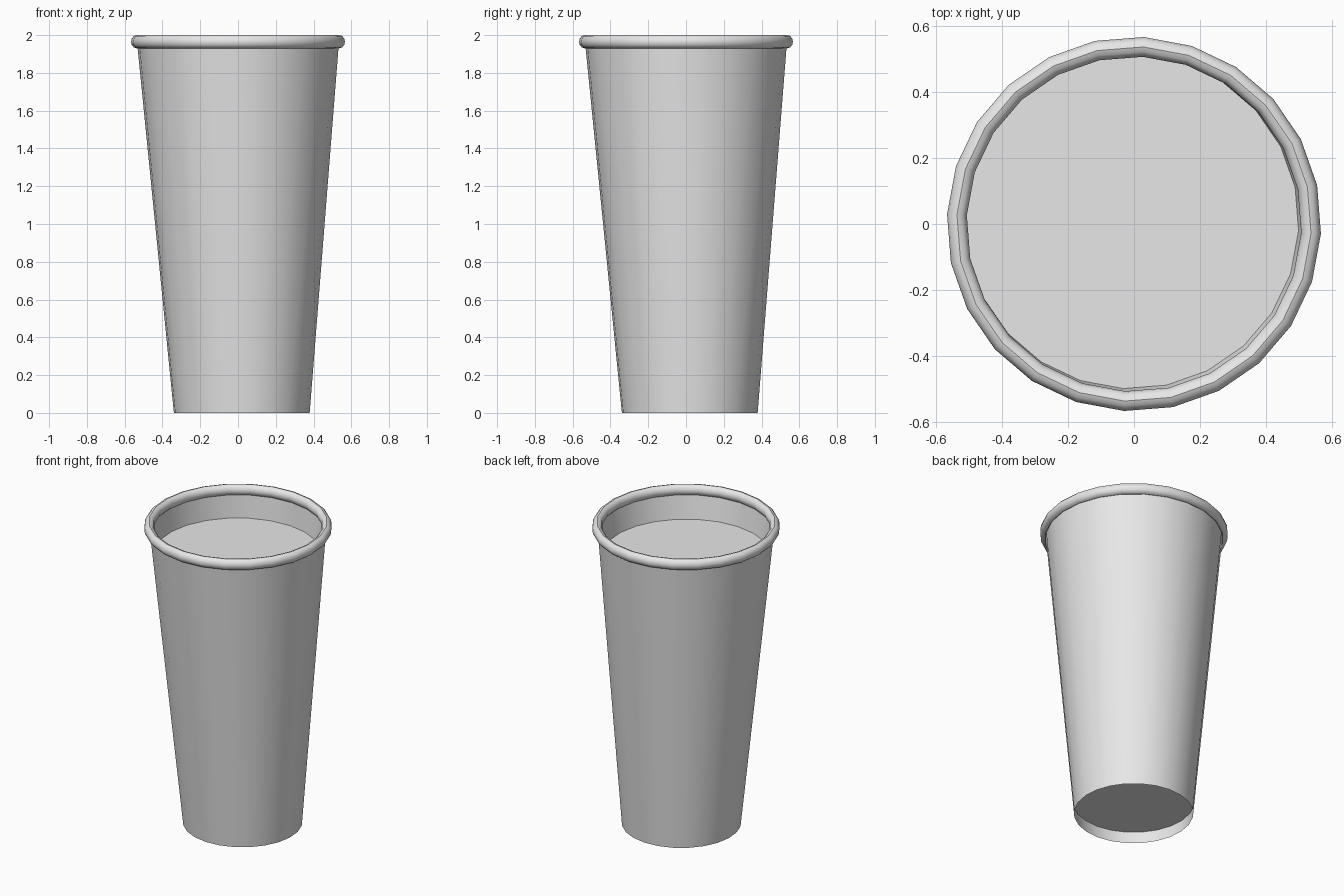
import bpy, bmesh
from math import cos, sin, pi, radians

if "Cube" in bpy.data.objects:
    bpy.data.objects.remove(bpy.data.objects["Cube"], do_unlink=True)

SIDES = 24
TURN = radians(-3)

grey = bpy.data.materials.new("plain grey")
grey.use_nodes = True
colour = (0.8, 0.8, 0.8, 1)
grey.diffuse_color = colour
grey.node_tree.nodes["Principled BSDF"].inputs["Base Color"].default_value = colour


def loft(name, rings, closed=False, fill=False):
    """Skin a stack of round rings, each given as (radius, z, centre x, centre y)."""
    bm = bmesh.new()
    loops = []
    for r, z, cx, cy in rings:
        angles = [TURN + 2 * pi * i / SIDES for i in range(SIDES)]
        loops.append([bm.verts.new((cx + r * cos(a), cy + r * sin(a), z)) for a in angles])
    pairs = list(zip(loops, loops[1:]))
    if closed:
        pairs.append((loops[-1], loops[0]))
    for low, high in pairs:
        for i in range(SIDES):
            j = (i + 1) % SIDES
            bm.faces.new((low[i], low[j], high[j], high[i]))
    if fill:
        bm.faces.new(loops[0])
    mesh = bpy.data.meshes.new(name)
    bm.to_mesh(mesh)
    bm.free()
    mesh.materials.append(grey)
    obj = bpy.data.objects.new(name, mesh)
    bpy.context.collection.objects.link(obj)
    bpy.ops.object.select_all(action="DESELECT")
    obj.select_set(True)
    bpy.context.view_layer.objects.active = obj
    bpy.ops.object.shade_smooth_by_angle(angle=radians(35))
    return obj


# Tapered outer wall, its foot slightly off centre
loft("cup_wall", [(0.36, 0, 0.02, 0.02), (0.535, 1.96, 0, 0)])

# Inside face of the wall above the drink, running down from the rim
loft("cup_lining", [(0.53, 1.96, 0, 0), (0.505, 1.785, -0.006, 0.006)])

# Recessed base, facing down
base = loft("cup_base", [(0.366, 0.08, 0.019, 0.019)], fill=True)
base.data.flip_normals()

# Drink surface
loft("drink_surface", [(0.505, 1.785, -0.006, 0.006)], fill=True)

# Rolled rim
TUBE = 12
rim = []
for k in range(TUBE):
    a = 2 * pi * k / TUBE
    rim.append((0.537 + 0.03 * cos(a), 1.965 + 0.035 * sin(a), 0, 0))
loft("rolled_rim", rim, closed=True)
